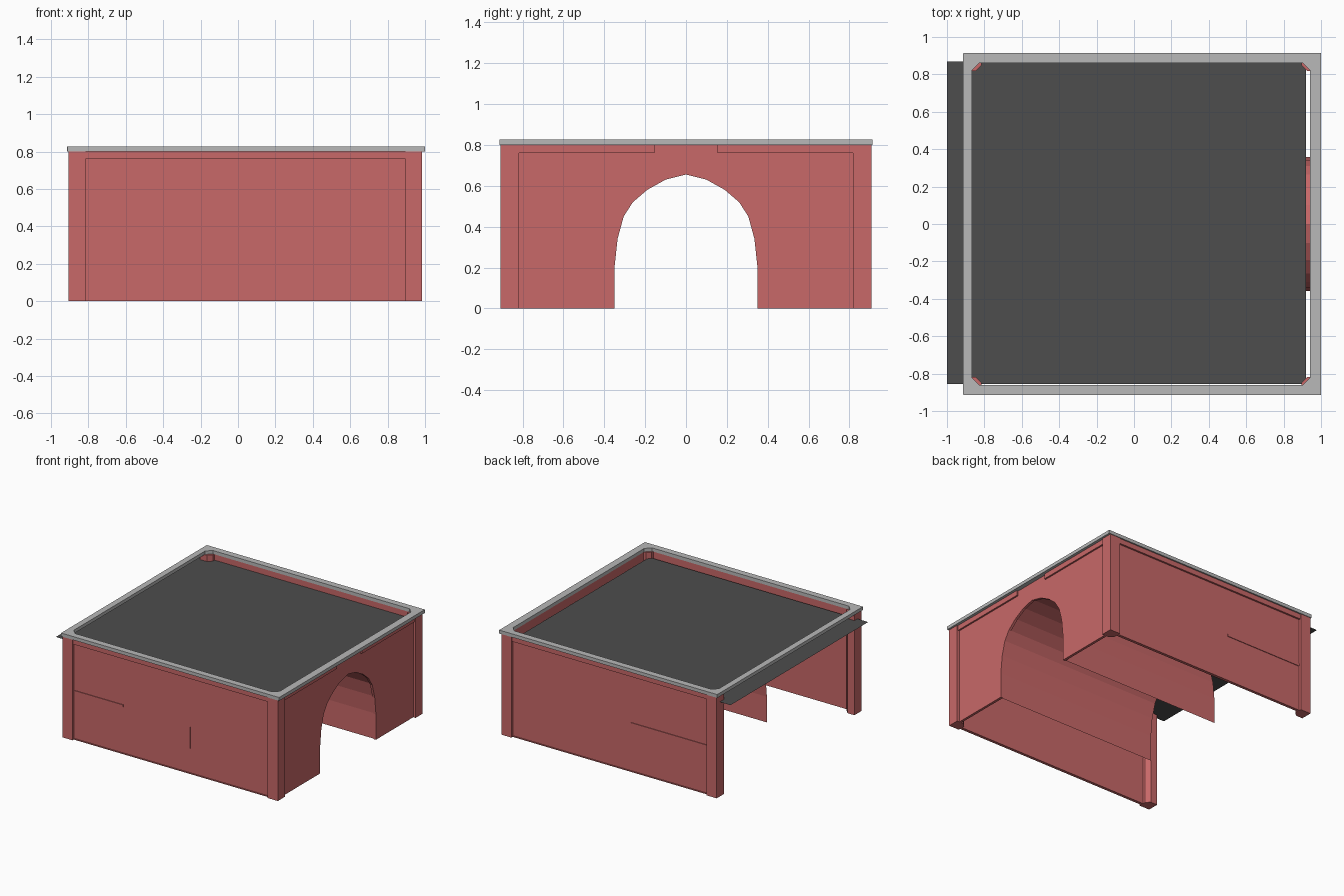
import bpy, bmesh

if "Cube" in bpy.data.objects:
    bpy.data.objects.remove(bpy.data.objects["Cube"])


def material(name, rgb):
    m = bpy.data.materials.new(name)
    m.diffuse_color = (*rgb, 1)
    m.use_nodes = True
    m.node_tree.nodes["Principled BSDF"].inputs["Base Color"].default_value = m.diffuse_color
    return m


RED = material("red wall", (0.58, 0.138, 0.138))
GREY = material("light grey trim", (0.48, 0.48, 0.48))
DARK = material("dark roof", (0.075, 0.075, 0.075))


def finish(name, bm, mat):
    bmesh.ops.recalc_face_normals(bm, faces=bm.faces)
    me = bpy.data.meshes.new(name)
    bm.to_mesh(me)
    bm.free()
    me.materials.append(mat)
    ob = bpy.data.objects.new(name, me)
    bpy.context.collection.objects.link(ob)
    return ob


def box(name, x, y, z, mat=RED):
    bm = bmesh.new()
    bmesh.ops.create_cube(bm, size=1)
    for v in bm.verts:
        for i, (a, b) in enumerate((x, y, z)):
            v.co[i] = a if v.co[i] < 0 else b
    return finish(name, bm, mat)


def prism(name, outline, axis, a, b, mat=RED):
    """Extrude a closed 2D outline along x (0) or z (2)."""
    def put(p, d):
        return (d, p[0], p[1]) if axis == 0 else (p[0], p[1], d)
    bm = bmesh.new()
    f = bm.faces.new([bm.verts.new(put(p, a)) for p in outline])
    ext = bmesh.ops.extrude_face_region(bm, geom=[f])
    for v in [g for g in ext["geom"] if isinstance(g, bmesh.types.BMVert)]:
        v.co[axis] = b
    return finish(name, bm, mat)


# Four corner pillars, chamfered towards the inside
X0, X1, Y = -0.905, 0.985, 0.908
S, C = 0.09, 0.03
for xn, x, dx in (("left", X0, 1), ("right", X1, -1)):
    for yn, y, dy in (("front", -Y, 1), ("back", Y, -1)):
        prism(f"{yn}_{xn}_pillar",
              [(x, y), (x + dx * S, y), (x + dx * S, y + dy * (S - C)),
               (x + dx * (S - C), y + dy * S), (x, y + dy * S)], 2, 0, 0.8)

# Front and back walls with top bands, base lips and short ledges
for name, s, ledge_end in (("front", -1, -0.385), ("back", 1, -0.14)):
    def span(a, b):
        return tuple(sorted((s * a, s * b)))
    wx = (X0 + S - 0.01, X1 - S + 0.01)
    box(f"{name}_wall", wx, span(0.87, 0.888), (0, 0.8))
    box(f"{name}_top_band", wx, span(0.885, 0.902), (0.76, 0.8))
    box(f"{name}_base_lip", wx, span(0.885, 0.893), (0, 0.008))
    box(f"{name}_ledge", (wx[0], ledge_end), span(0.885, 0.893), (0.37, 0.39))
box("front_seam", (0.197, 0.203), (-0.892, -0.885), (0.2, 0.37))

# Pointed arch outline, mirrored about the middle
half = [(-0.35, 0), (-0.35, 0.2), (-0.335, 0.34), (-0.305, 0.45), (-0.26, 0.52),
        (-0.19, 0.58), (-0.10, 0.63), (0, 0.655)]
arch = half + [(-y, z) for y, z in reversed(half[:-1])]

# Right wall with arched doorway and split top band
W = 0.825
prism("arched_right_wall", [(-W, 0)] + arch + [(W, 0), (W, 0.8), (-W, 0.8)],
      0, 0.945, 0.965)
for name, s in (("front", -1), ("back", 1)):
    box(f"right_top_band_{name}", (0.96, 0.978),
        tuple(sorted((s * 0.155, s * 0.82))), (0.76, 0.8))

# Open arched tunnel behind the doorway (single sheet)
bm = bmesh.new()
rows = [[bm.verts.new((x, y * 1.02, z * 1.015)) for y, z in arch]
        for x in (-0.46, 0.95)]
for i in range(len(arch) - 1):
    bm.faces.new((rows[0][i], rows[0][i + 1], rows[1][i + 1], rows[1][i]))
finish("tunnel", bm, RED)

# Flat roof sheet reaching out past the open left side
bm = bmesh.new()
bm.faces.new([bm.verts.new((x, y, 0.75)) for x, y in
              ((-1, -0.855), (0.92, -0.855), (0.92, 0.87), (-1, 0.87))])
finish("roof", bm, DARK)


# Coping frame around the top, inner corners chamfered
def octagon(x0, x1, y, c):
    return [(x0 + c, -y), (x1 - c, -y), (x1, -y + c), (x1, y - c),
            (x1 - c, y), (x0 + c, y), (x0, y - c), (x0, -y + c)]


bm = bmesh.new()
loops = []
for z in (0.8, 0.827):
    for pts in (octagon(-0.913, 1.0, 0.913, 0.0005), octagon(-0.865, 0.942, 0.862, 0.04)):
        loops.append([bm.verts.new((x, y, z)) for x, y in pts])
for a, b in ((0, 1), (2, 3), (0, 2), (1, 3)):
    for i in range(8):
        j = (i + 1) % 8
        bm.faces.new((loops[a][i], loops[a][j], loops[b][j], loops[b][i]))
finish("coping_frame", bm, GREY)
